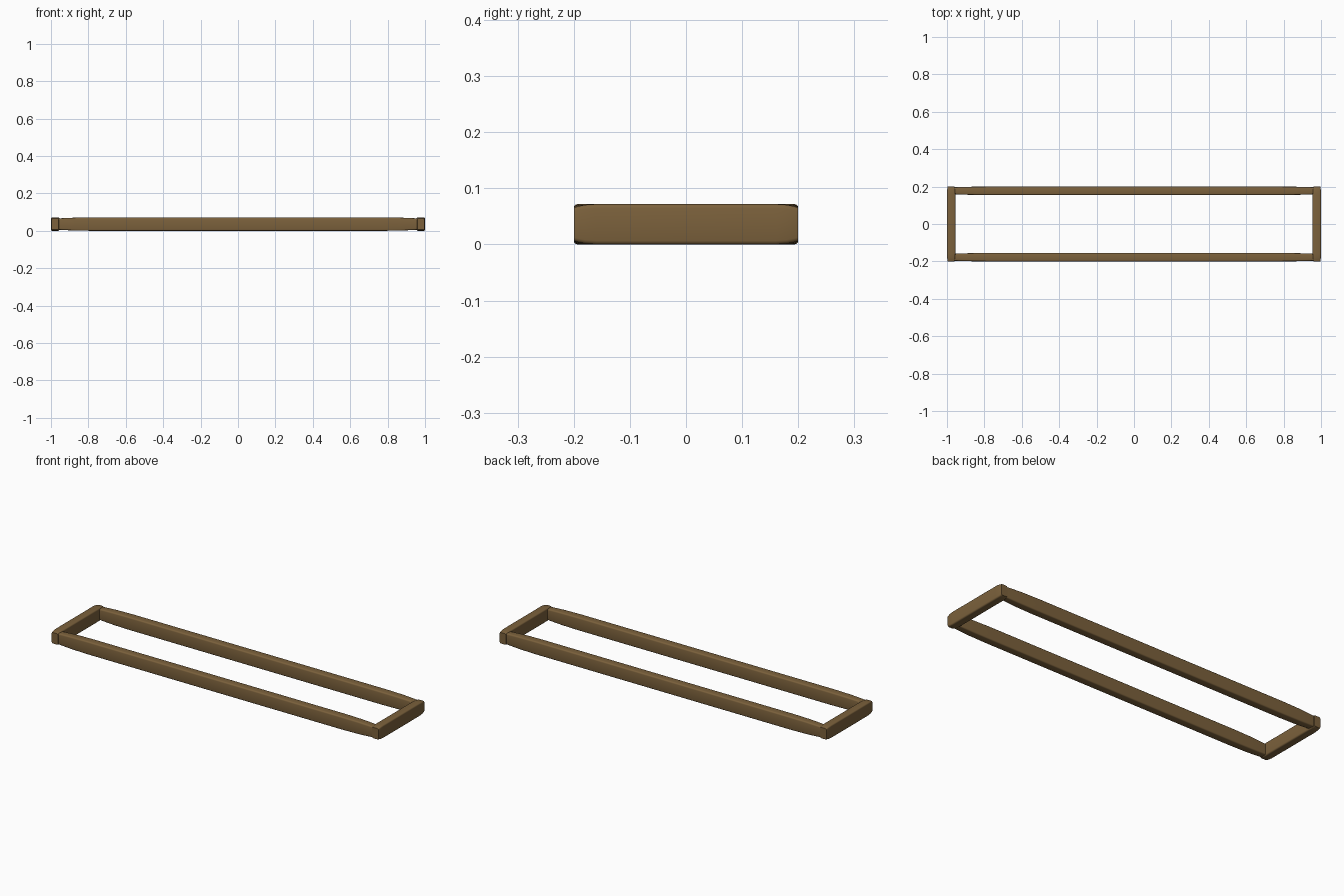
import bpy, bmesh, math

if "Cube" in bpy.data.objects:
    bpy.data.objects.remove(bpy.data.objects["Cube"])

mat = bpy.data.materials.new("wood_brown")
mat.diffuse_color = (0.20, 0.12, 0.045, 1)
mat.use_nodes = True
mat.node_tree.nodes["Principled BSDF"].inputs["Base Color"].default_value = mat.diffuse_color

W, H = 0.045, 0.072
# (fraction of length from the end, inset at that station)
EASE = [(0.0, 0.006), (0.02, 0.0038), (0.05, 0.0014), (0.10, 0.0)]


def section(inset):
    """Rounded rectangle, W wide and H high, drawn in by the inset."""
    hw, hh, r = W / 2 - inset * 0.6, H / 2 - inset, 0.007
    pts = []
    for k, (sx, sz) in enumerate([(1, 1), (-1, 1), (-1, -1), (1, -1)]):
        for i in range(4):
            a = math.radians(90 * k + 30 * i)
            pts.append((sx * (hw - r) + r * math.cos(a),
                        sz * (hh - r) + r * math.sin(a)))
    return pts


def bar(name, length, loc, along_x):
    """Softly rounded bar, lofted along its length."""
    stations = [(-length / 2 + f * length, i) for f, i in EASE]
    stations += [(-p, i) for p, i in reversed(stations)]
    bm = bmesh.new()
    rings = []
    for p, inset in stations:
        rings.append([bm.verts.new((p, u, v) if along_x else (u, p, v))
                      for u, v in section(inset)])
    n = len(rings[0])
    for a, b in zip(rings, rings[1:]):
        for j in range(n):
            k = (j + 1) % n
            bm.faces.new((a[j], a[k], b[k], b[j]))
    bm.faces.new(rings[0])
    bm.faces.new(rings[-1])
    bmesh.ops.recalc_face_normals(bm, faces=bm.faces)
    mesh = bpy.data.meshes.new(name)
    bm.to_mesh(mesh)
    bm.free()
    ob = bpy.data.objects.new(name, mesh)
    ob.location = loc
    mesh.materials.append(mat)
    bpy.context.collection.objects.link(ob)
    bpy.ops.object.select_all(action='DESELECT')
    ob.select_set(True)
    bpy.context.view_layer.objects.active = ob
    bpy.ops.object.shade_smooth_by_angle(angle=math.radians(35))


# Long rails, front and back
for label, s in (("front", -1), ("back", 1)):
    bar(label + "_rail", 1.93, (0, s * (0.2 - W / 2), H / 2), True)

# Short end pieces, left and right
for label, s in (("left", -1), ("right", 1)):
    bar(label + "_end_piece", 0.4, (s * (1 - W / 2), 0, H / 2), False)
